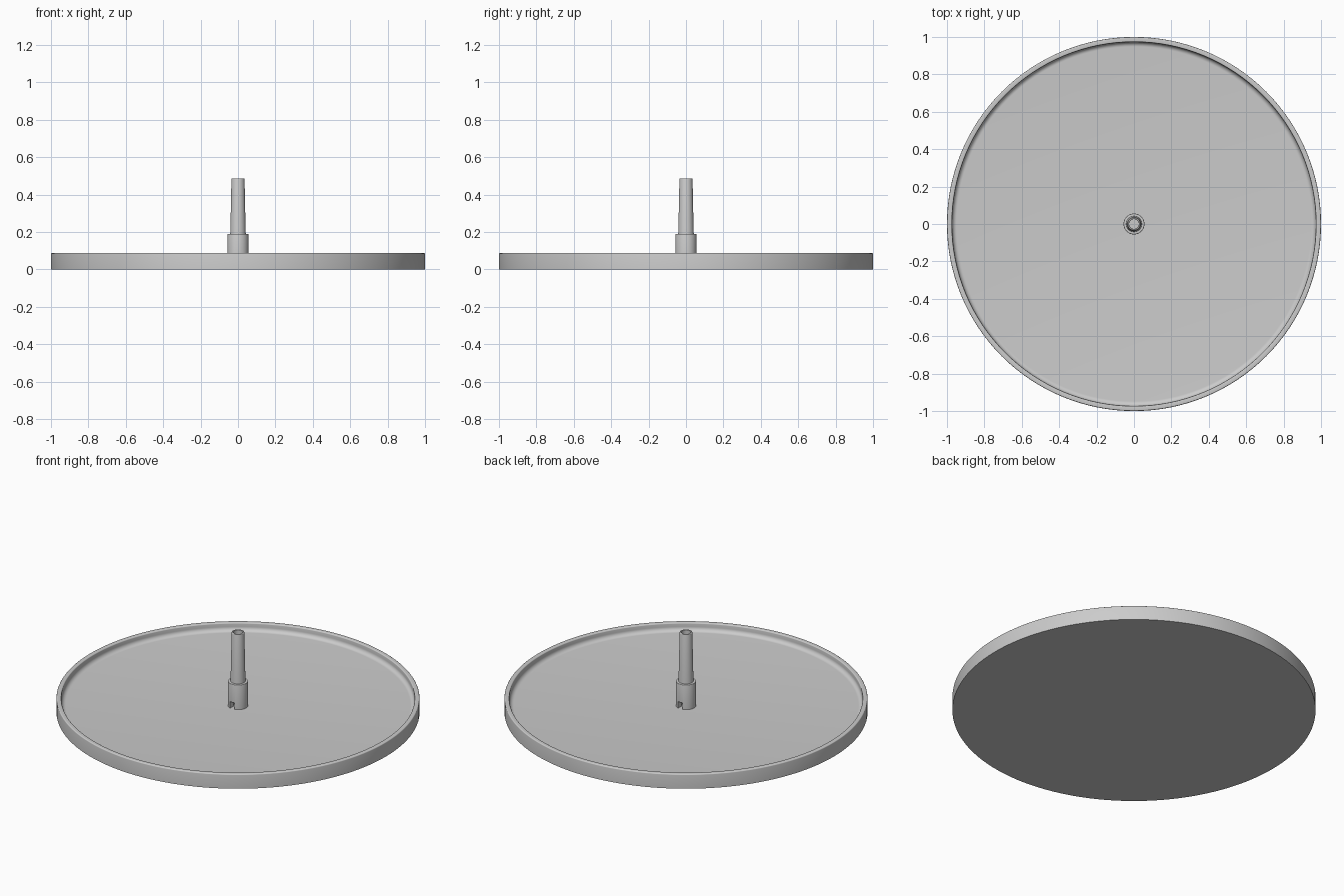
import bpy, bmesh
from math import sin, cos, pi, radians

if "Cube" in bpy.data.objects:
    bpy.data.objects.remove(bpy.data.objects["Cube"])

grey = bpy.data.materials.new("light grey")
grey.use_nodes = True
colour = (0.6, 0.6, 0.6, 1)
grey.diffuse_color = colour
grey.node_tree.nodes["Principled BSDF"].inputs["Base Color"].default_value = colour


def arc(x, z, r, start, end, steps):
    """Points on a circular arc, angles in degrees."""
    angles = [radians(start + (end - start) * i / steps) for i in range(steps + 1)]
    return [(x + r * cos(a), z + r * sin(a)) for a in angles]


def lathe(name, profile, sides, closed):
    """Spin a (radius, height) profile around the z axis."""
    bm = bmesh.new()
    verts = [bm.verts.new((r, 0, z)) for r, z in profile]
    edges = [bm.edges.new(pair) for pair in zip(verts, verts[1:])]
    if closed:
        edges.append(bm.edges.new((verts[-1], verts[0])))
    bmesh.ops.spin(bm, geom=verts + edges, cent=(0, 0, 0), axis=(0, 0, 1),
                   angle=2 * pi, steps=sides, use_merge=True)
    bmesh.ops.remove_doubles(bm, verts=bm.verts, dist=0.00005)
    bmesh.ops.recalc_face_normals(bm, faces=bm.faces)
    mesh = bpy.data.meshes.new(name)
    bm.to_mesh(mesh)
    bm.free()
    mesh.materials.append(grey)
    obj = bpy.data.objects.new(name, mesh)
    bpy.context.collection.objects.link(obj)
    return obj


def activate(obj):
    bpy.ops.object.select_all(action='DESELECT')
    obj.select_set(True)
    bpy.context.view_layer.objects.active = obj


FLOOR, RIM = 0.04, 0.088

# Round tray: softened rim, filleted inner wall, flat floor
tray_profile = [(0, 0), (1, 0)]
tray_profile += arc(0.994, RIM - 0.006, 0.006, 0, 90, 4)
tray_profile += arc(0.979, RIM - 0.006, 0.006, 90, 180, 4)
tray_profile += arc(0.948, FLOOR + 0.025, 0.025, 0, -90, 8)
tray_profile += [(0, FLOOR)]
tray = lathe("tray", tray_profile, 128, False)

# Hollow centre post: wide collar below, tapered tube above
BORE = 0.026
post_profile = [(BORE, FLOOR), (0.056, FLOOR)]
post_profile += arc(0.053, 0.187, 0.003, 0, 90, 3)
post_profile += [(0.042, 0.19), (0.041, 0.2)]
post_profile += arc(0.031, 0.483, 0.004, 0, 90, 3)
post_profile += [(BORE + 0.002, 0.487), (BORE, 0.485)]
post = lathe("centre_post", post_profile, 48, True)

# Drain slot through the collar, front to back
bpy.ops.mesh.primitive_cube_add(size=1, location=(0, 0, FLOOR + 0.015))
cutter = bpy.context.object
cutter.name = "drain_slot_cutter"
cutter.scale = (0.03, 0.2, 0.05)
cutter.hide_render = True
slot = post.modifiers.new("drain_slot", 'BOOLEAN')
slot.operation = 'DIFFERENCE'
slot.solver = 'EXACT'
slot.object = cutter
activate(post)
bpy.ops.object.modifier_apply(modifier=slot.name)
bpy.data.objects.remove(cutter)

# Smooth curved surfaces, keep crisp edges
for part in (tray, post):
    activate(part)
    bpy.ops.object.shade_smooth_by_angle(angle=radians(35))
